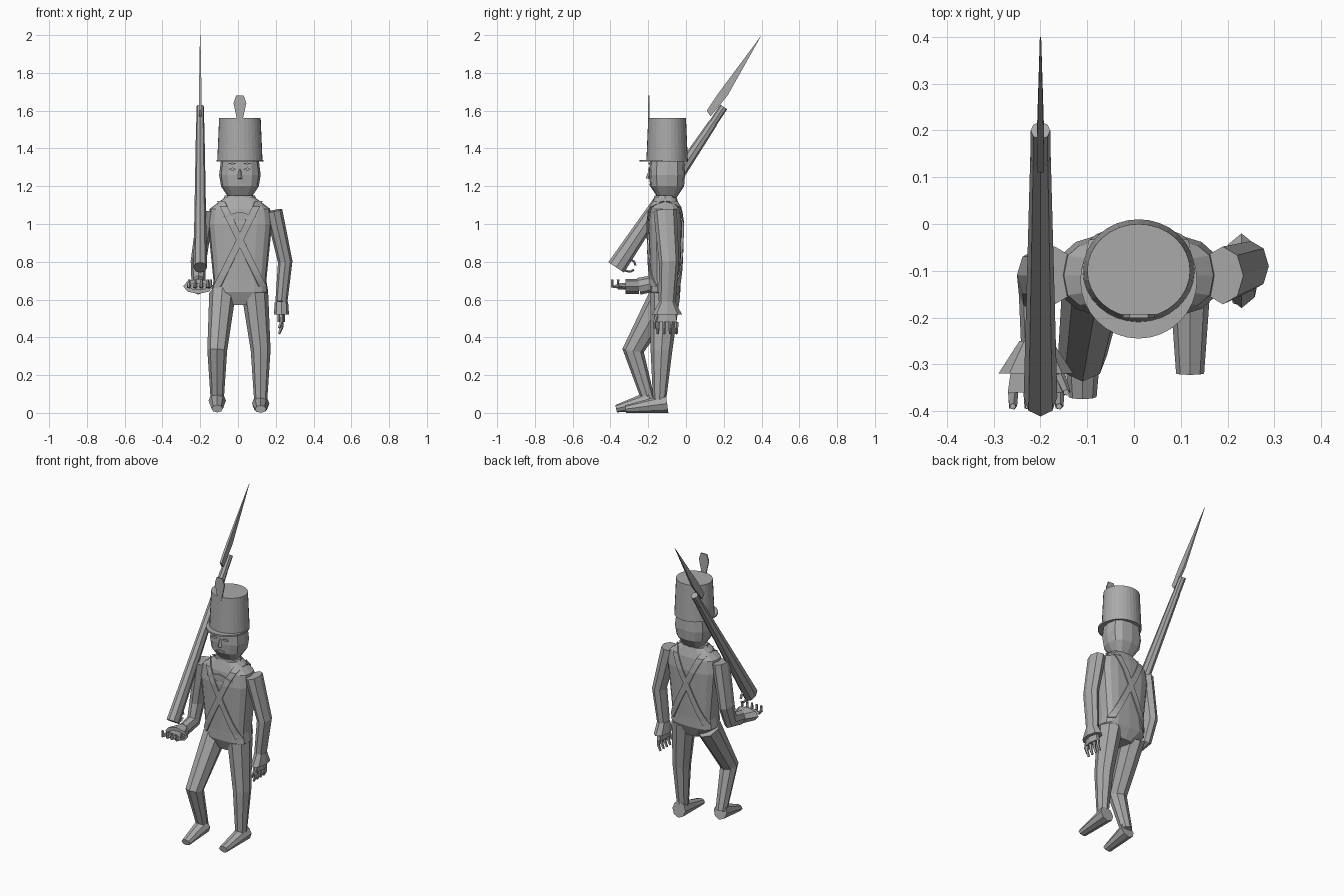
import bpy, bmesh, math
from mathutils import Vector

default_cube = bpy.data.objects.get("Cube")
if default_cube:
    bpy.data.objects.remove(default_cube)

# Single flat colour
grey = (.4, .4, .4, 1)
material = bpy.data.materials.new("plain_grey")
material.use_nodes = True
material.diffuse_color = grey
material.node_tree.nodes["Principled BSDF"].inputs["Base Color"].default_value = grey

RIGHT, UP, BACK = Vector((1, 0, 0)), Vector((0, 0, 1)), Vector((0, 1, 0))
CENTRE_X, CENTRE_Y, GUN_X = .01, -.11, -.2


def finish(name, bm):
    bmesh.ops.recalc_face_normals(bm, faces=bm.faces)
    mesh = bpy.data.meshes.new(name)
    bm.to_mesh(mesh)
    bm.free()
    mesh.materials.append(material)
    part = bpy.data.objects.new(name, mesh)
    bpy.context.collection.objects.link(part)
    return part


def skin(name, rings):
    """Join equal rings of points into a closed skin."""
    bm = bmesh.new()
    rows = [[bm.verts.new(point) for point in ring] for ring in rings]
    for low, high in zip(rows, rows[1:]):
        for i in range(len(low)):
            bm.faces.new((low[i - 1], low[i], high[i], high[i - 1]))
    bm.faces.new(rows[0])
    bm.faces.new(rows[-1])
    return finish(name, bm)


def circle(sides):
    turns = [math.tau * k / sides for k in range(sides)]
    return [(math.cos(turn), math.sin(turn)) for turn in turns]


def tube(name, path, start, end, sides=8):
    """Sweep along a path, tapering from start to end (half width, half depth)."""
    points = [Vector(point) for point in path]
    start, end = Vector(start), Vector(end)
    last = len(points) - 1
    rings = []
    for i, point in enumerate(points):
        along = (points[min(i + 1, last)] - points[max(i - 1, 0)]).normalized()
        across = (RIGHT - along * along.x).normalized()
        depth = along.cross(across)
        size = start.lerp(end, i / last)
        rings.append([point + across * size.x * c + depth * size.y * s
                      for c, s in circle(sides)])
    return skin(name, rings)


def stack(name, levels, sides, centre_y=CENTRE_Y, power=1):
    """Level rings of (height, half width, half depth); low power is boxier."""
    def bend(value):
        return math.copysign(abs(value) ** power, value)
    return skin(name, [[(CENTRE_X + width * bend(c), centre_y + depth * bend(s), z)
                        for c, s in circle(sides)] for z, width, depth in levels])


def plate(name, outline, thickness, axis):
    shift = axis * thickness / 2
    return skin(name, [[Vector(point) - shift for point in outline],
                       [Vector(point) + shift for point in outline]])


def diamond(name, x, y, z, width, height):
    """Small flat diamond facing forwards."""
    plate(name, [(x - width, y, z), (x, y, z + height),
                 (x + width, y, z), (x, y, z - height)], .008, BACK)


# Jacket, from the tail through the hem, waist and chest to the neck
jacket = [(.57, .06, .05), (.64, .15, .08), (.7, .14, .08),
          (1, .17, .09), (1.08, .16, .08), (1.14, .08, .06)]
stack("jacket", jacket, 16, power=2 / 3)
stack("collar", [(1.1, .1, .07), (1.15, .08, .06)], 10)
diamond("lapel_fold", CENTRE_X, -.2, 1.04, .09, .025)


def on_jacket(x, z, side):
    """Point just above the jacket surface, on the front (-1) or back (1)."""
    for low, high in zip(jacket, jacket[1:]):
        if low[0] <= z <= high[0]:
            level = Vector(low).lerp(Vector(high), (z - low[0]) / (high[0] - low[0]))
            inset = min(1, abs(x) / level.y)
            reach = level.z * (1 - inset ** 3) ** (1 / 3) + .007
            return Vector((CENTRE_X + x, CENTRE_Y + side * reach, z))


# Crossed straps on chest and back
for side, place in ((-1, "front"), (1, "back")):
    for mirror, hand_side in ((1, "left"), (-1, "right")):
        bm = bmesh.new()
        previous = None
        for step in range(16):
            fall = step / 15
            x, z = mirror * (.1 - .22 * fall), 1.12 - .45 * fall
            pair = [bm.verts.new(on_jacket(x + edge, z, side)) for edge in (-.02, .02)]
            if previous:
                bm.faces.new(previous + pair[::-1])
            previous = pair
        strap = finish(f"{place}_strap_{hand_side}", bm)
        solid = strap.modifiers.new("thickness", "SOLIDIFY")
        solid.thickness = .007
        solid.offset = 0

# Head and face
HEAD_Y = -.1
stack("neck", [(1.1, .065, .05), (1.2, .065, .05)], 8, HEAD_Y)
stack("head", [(1.14, .06, .05), (1.2, .1, .09), (1.26, .11, .095), (1.34, .1, .09)],
      12, HEAD_Y, power=.75)
tube("nose", [(CENTRE_X, -.19, 1.29), (CENTRE_X, -.2, 1.24)], (.006, .004), (.012, .014), 4)
diamond("mouth", CENTRE_X, -.19, 1.21, .03, .005)
for mirror, tag in ((1, "left"), (-1, "right")):
    x = CENTRE_X + mirror * .04
    diamond("eye_" + tag, x, -.195, 1.29, .02, .009)
    diamond("brow_" + tag, x, -.195, 1.32, .025, .005)

# Tall cap with visor and plume
stack("cap", [(1.33, .12, .11), (1.56, .11, .1)], 32, HEAD_Y)
stack("visor", [(1.33, .125, .125), (1.34, .125, .125)], 32, -.12)
plume = [(.01, 1.53), (.034, 1.64), (.02, 1.68)]
plate("plume", [(CENTRE_X + x, -.197, z) for x, z in plume]
      + [(CENTRE_X - x, -.197, z) for x, z in reversed(plume)], .008, BACK)


def leg(tag, x, knee_y, ankle_y, heel, toe):
    """Trouser leg bent at the knee, and a boot tapering to the toe."""
    tube(tag + "_leg", [(x * .75, CENTRE_Y, .63), (x, knee_y, .33), (x, ankle_y, .07)],
         (.07, .08), (.035, .035))
    tube(tag + "_boot", [(x, *heel), (x, *toe)], (.046, .05), (.03, .02))


leg("left", .12, -.13, -.14, heel=(-.1, .05), toe=(-.32, .02))
leg("right", -.11, -.28, -.2, heel=(-.19, .065), toe=(-.37, .022))


def arm(tag, joints, along, spread, curl):
    """Sleeve, flared cuff and hand; fingers fan along spread and bend to curl."""
    wide, deep = abs(spread.x), abs(spread.y)
    wrist = Vector(joints[-1])
    tube(tag + "_sleeve", joints, (.045, .062), (.032, .045))
    palm = wrist + along * .07
    tube(tag + "_cuff", [wrist, palm], (.035, .04), (.04 + wide * .04, .04 + deep * .04))
    knuckles = palm + along * .04
    tube(tag + "_palm", [palm - along * .03, knuckles],
         (.02 + wide * .03, .02 + deep * .03), (.02 + wide * .04, .02 + deep * .04), 6)
    digits = [(knuckles + spread * .033 * (k - 1.5), along * .03) for k in range(4)]
    digits.append((palm - spread * .05, along * .04 - spread * .015))
    for base, reach in digits:
        bend = base + reach
        tube(tag + "_finger", [base, bend, bend + curl * .035], (.012, .012), (.007, .007), 5)


arm("left", [(.19, CENTRE_Y, 1.07), (.25, -.09, .8), (.23, -.1, .59)],
    along=-UP, spread=BACK, curl=Vector((-.4, 0, -.9)))
arm("right", [(-.17, CENTRE_Y, 1.07), (-.21, -.11, .8), (-.21, -.15, .69), (-.21, -.25, .67)],
    along=-BACK, spread=-RIGHT, curl=UP)

# Musket resting on the shoulder
butt, muzzle = Vector((GUN_X, -.37, .77)), Vector((GUN_X, .2, 1.62))
tube("gun_stock", [butt, butt.lerp(muzzle, .9)], (.036, .05), (.022, .024))
tube("gun_barrel", [butt.lerp(muzzle, .6), muzzle], (.021, .022), (.021, .022))
guard_centre = Vector((GUN_X, -.3, .78))
tube("trigger_guard", [guard_centre + (BACK * c + UP * s) * .033 for c, s in circle(9)],
     (.008, .006), (.008, .006), 5)

# Bayonet blade, thinning towards its tip
blade = plate("bayonet", [(GUN_X, y, z) for y, z in
                          ((.13, 1.57), (.11, 1.6), (.17, 1.69), (.4, 2), (.22, 1.68))],
              .014, RIGHT)
for vertex in blade.data.vertices:
    if vertex.co.z > 1.9:
        vertex.co.x = GUN_X + (vertex.co.x - GUN_X) * .2
